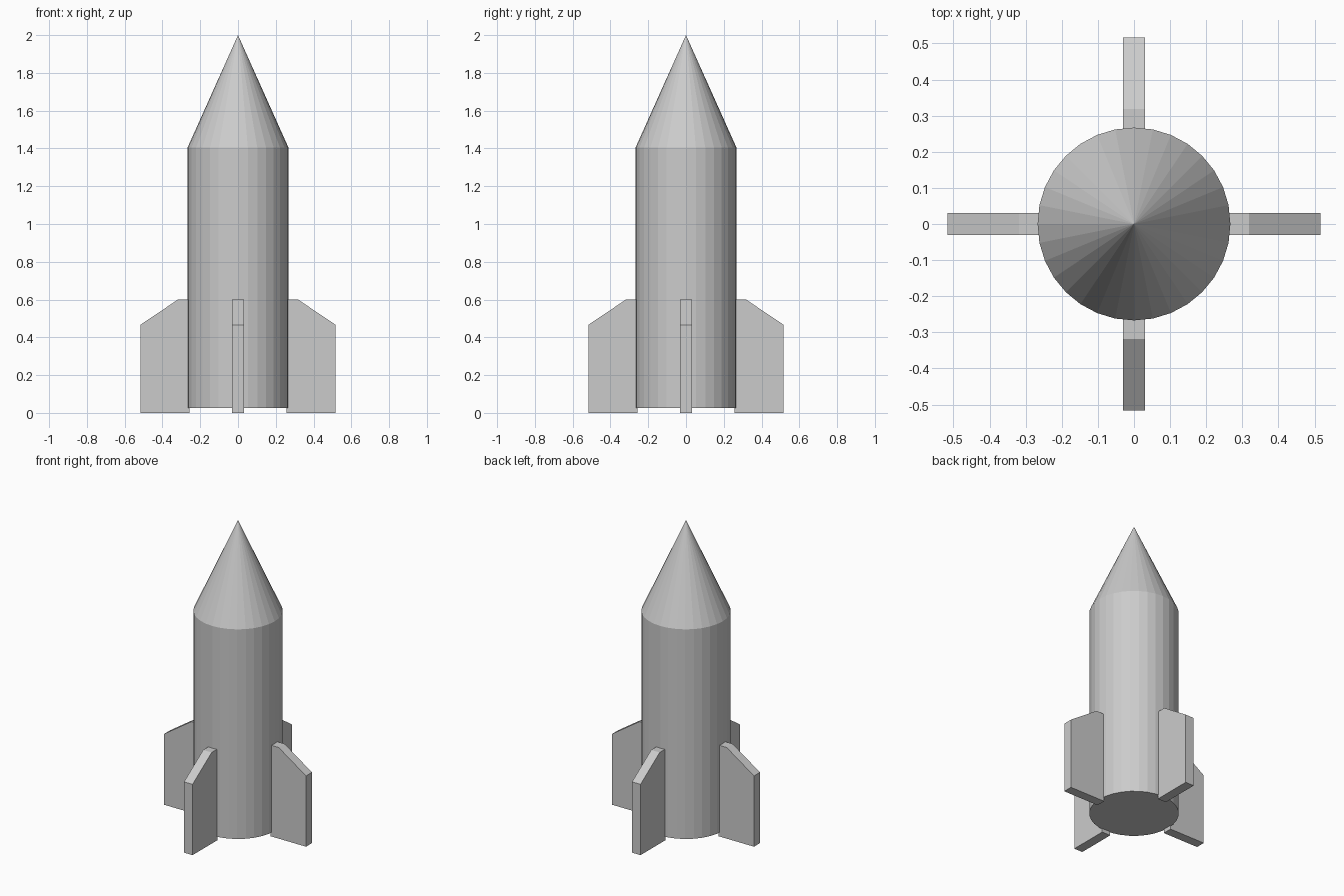
import bpy, bmesh
from math import pi
from mathutils import Matrix

if "Cube" in bpy.data.objects:
    bpy.data.objects.remove(bpy.data.objects["Cube"])

RADIUS, SIDES = 0.267, 32
BASE, SHOULDER, TIP = 0.025, 1.405, 2.0


def add_object(name, bm):
    bmesh.ops.recalc_face_normals(bm, faces=bm.faces[:])
    mesh = bpy.data.meshes.new(name)
    bm.to_mesh(mesh)
    bm.free()
    obj = bpy.data.objects.new(name, mesh)
    bpy.context.collection.objects.link(obj)
    return obj


def add_round(name, top_radius, z0, z1):
    bm = bmesh.new()
    bmesh.ops.create_cone(bm, cap_ends=True, segments=SIDES,
                          radius1=RADIUS, radius2=top_radius, depth=z1 - z0,
                          matrix=Matrix.Translation((0, 0, (z0 + z1) / 2)))
    return add_object(name, bm)


def add_fin(name, angle):
    profile = [(0.258, 0), (0.517, 0), (0.517, 0.466), (0.318, 0.6), (0.258, 0.6)]
    half = 0.031
    bm = bmesh.new()
    face = bm.faces.new([bm.verts.new((x, -half, z)) for x, z in profile])
    out = bmesh.ops.extrude_face_region(bm, geom=[face], use_keep_orig=True)
    verts = [v for v in out["geom"] if isinstance(v, bmesh.types.BMVert)]
    bmesh.ops.translate(bm, verts=verts, vec=(0, 2 * half, 0))
    bm.transform(Matrix.Rotation(angle, 4, 'Z'))
    return add_object(name, bm)


# Cylindrical body and pointed nose
add_round("body", RADIUS, BASE, SHOULDER)
add_round("nose_cone", 0, SHOULDER, TIP)

# Four fins around the base
for i, side in enumerate(("right", "back", "left", "front")):
    add_fin(side + "_fin", i * pi / 2)
